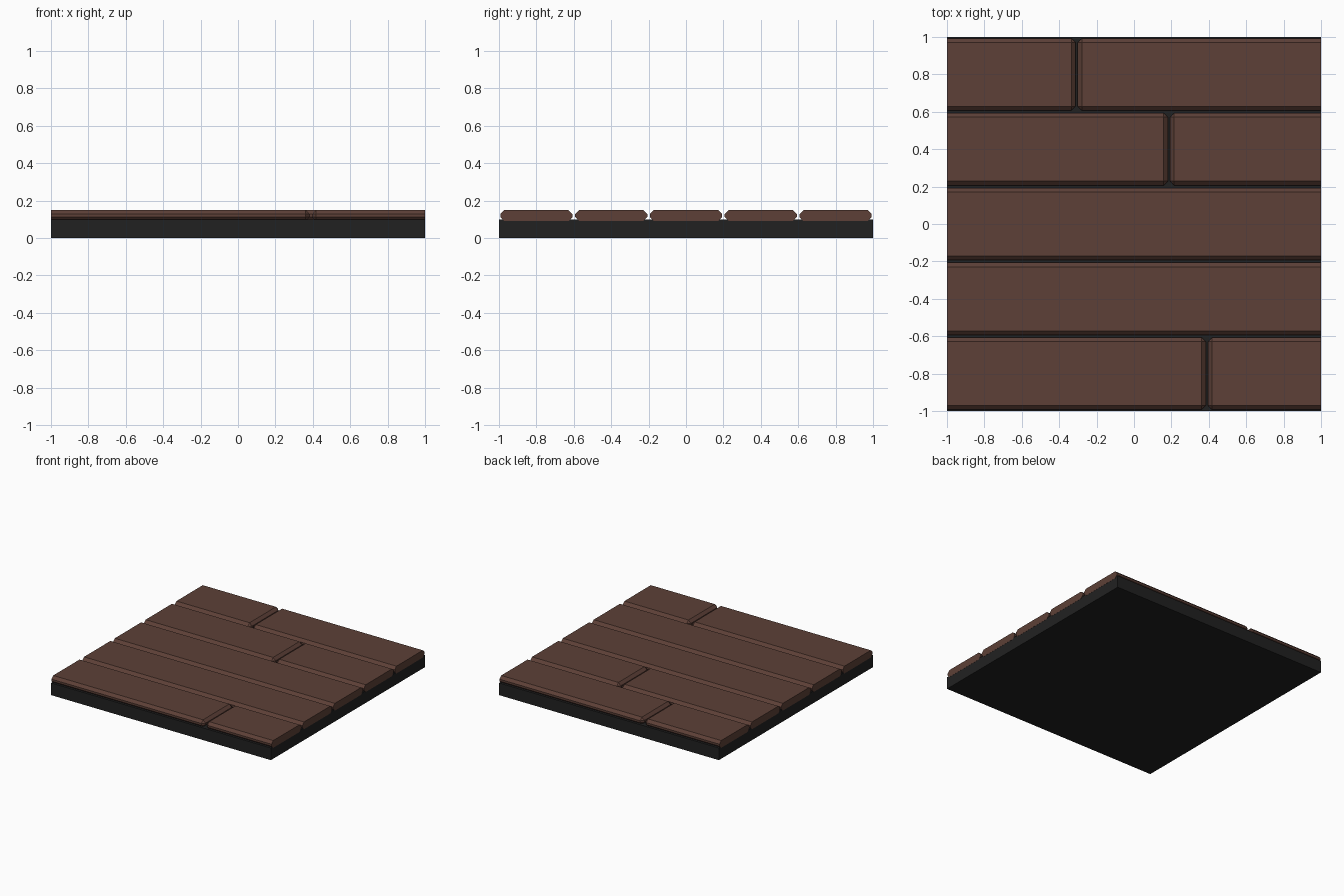
import bpy, bmesh

if "Cube" in bpy.data.objects:
    bpy.data.objects.remove(bpy.data.objects["Cube"])

def material(name, color):
    m = bpy.data.materials.new(name)
    m.diffuse_color = (*color, 1)
    m.use_nodes = True
    m.node_tree.nodes["Principled BSDF"].inputs["Base Color"].default_value = m.diffuse_color
    return m

WOOD = material("brown_wood", (0.109, 0.051, 0.038))
DARK = material("dark_base", (0.0152, 0.0152, 0.0152))

def box(name, lo, hi, mat, bevel=0):
    """Box between two corners; bevels all edges except those on the x = +-1 ends."""
    bm = bmesh.new()
    bmesh.ops.create_cube(bm, size=1)
    for v in bm.verts:
        v.co = [lo[i] if v.co[i] < 0 else hi[i] for i in range(3)]
    if bevel:
        edges = [e for e in bm.edges
                 if not (all(v.co.x > 0.9999 for v in e.verts)
                         or all(v.co.x < -0.9999 for v in e.verts))]
        bmesh.ops.bevel(bm, geom=edges, offset=bevel, segments=1,
                        affect='EDGES', profile=0.5)
    bmesh.ops.recalc_face_normals(bm, faces=bm.faces)
    me = bpy.data.meshes.new(name)
    bm.to_mesh(me)
    bm.free()
    me.materials.append(mat)
    ob = bpy.data.objects.new(name, me)
    bpy.context.collection.objects.link(ob)
    return ob

# Dark slab under the boards (ends a hair inside the plank ends)
box("base", (-0.999, -1, 0), (0.999, 1, 0.10), DARK)

# Five rows of planks, front to back; some rows are split by a joint
joints = [0.39, None, None, 0.187, -0.307]
GAP = 0.006
for row, joint in enumerate(joints):
    y0 = -1 + 0.4 * row + 0.007
    y1 = y0 + 0.386
    spans = [(-1, 1)] if joint is None else [(-1, joint - GAP), (joint + GAP, 1)]
    for k, (x0, x1) in enumerate(spans):
        box(f"plank_{row + 1}_{k + 1}", (x0, y0, 0.09), (x1, y1, 0.15), WOOD, 0.022)
